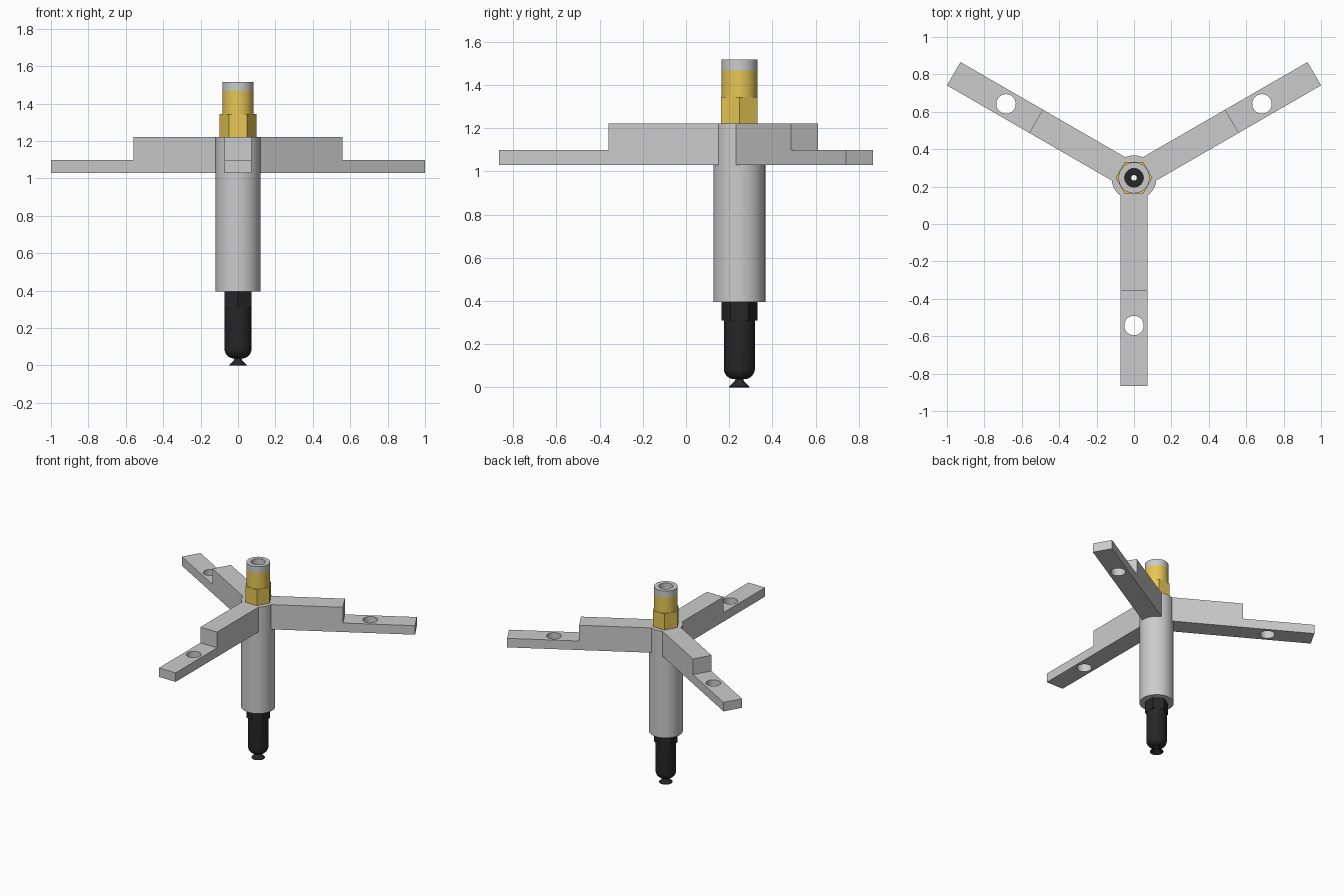
import bpy, bmesh
from math import sin, cos, pi, radians

if "Cube" in bpy.data.objects:
    bpy.data.objects.remove(bpy.data.objects["Cube"])

CY = 0.247          # y of the central axis
SEG = 48


def material(name, rgb):
    m = bpy.data.materials.new(name)
    m.diffuse_color = (*rgb, 1)
    m.use_nodes = True
    m.node_tree.nodes["Principled BSDF"].inputs["Base Color"].default_value = m.diffuse_color
    return m


def finish(name, bm, mat=None):
    bmesh.ops.recalc_face_normals(bm, faces=bm.faces[:])
    me = bpy.data.meshes.new(name)
    bm.to_mesh(me)
    bm.free()
    ob = bpy.data.objects.new(name, me)
    bpy.context.collection.objects.link(ob)
    if mat:
        me.materials.append(mat)
    return ob


def activate(ob):
    bpy.ops.object.select_all(action='DESELECT')
    ob.select_set(True)
    bpy.context.view_layer.objects.active = ob


def smooth(ob):
    activate(ob)
    bpy.ops.object.shade_smooth_by_angle(angle=radians(30))


def lathe(name, profile, mat=None, hex_phase=None):
    """Revolve a closed (r, z) loop; with hex_phase the outer wall is hexagonal."""
    bm = bmesh.new()
    r_max = max(p[0] for p in profile)
    rings = []
    for i in range(SEG):
        a = 2 * pi * i / SEG
        ring = []
        for r, z in profile:
            if hex_phase is not None and r > r_max - 1e-6:
                r *= cos(pi / 6) / cos((a - hex_phase + 1e-9) % (pi / 3) - pi / 6)
            ring.append(bm.verts.new((r * cos(a), CY + r * sin(a), z)))
        rings.append(ring)
    n = len(profile)
    for i in range(SEG):
        p, q = rings[i], rings[(i + 1) % SEG]
        for j in range(n):
            k = (j + 1) % n
            bm.faces.new((p[j], q[j], q[k], p[k]))
    ob = finish(name, bm, mat)
    smooth(ob)
    return ob


def tube(name, r_in, r_out, z0, z1, mat=None, hex_phase=None):
    return lathe(name, [(r_in, z0), (r_out, z0), (r_out, z1), (r_in, z1)], mat, hex_phase)


def cut(ob, x, y, r):
    """Drill a vertical round hole through an object."""
    bm = bmesh.new()
    bmesh.ops.create_cone(bm, cap_ends=True, segments=SEG, radius1=r, radius2=r, depth=3)
    bmesh.ops.translate(bm, verts=bm.verts[:], vec=(x, y, 1))
    cutter = finish("cutter", bm)
    cutter.hide_render = True
    mod = ob.modifiers.new("cut", 'BOOLEAN')
    mod.operation = 'DIFFERENCE'
    mod.solver = 'EXACT'
    mod.object = cutter
    activate(ob)
    bpy.ops.object.modifier_apply(modifier=mod.name)
    bpy.data.objects.remove(cutter, do_unlink=True)


def arm(name, angle):
    """Stepped bar from the hub with a bolt hole near its end."""
    ux, uy = cos(angle), sin(angle)
    side = [(0.09, 1.03), (1.113, 1.03), (1.113, 1.10), (0.605, 1.10), (0.605, 1.222), (0.09, 1.222)]
    bm = bmesh.new()
    rows = [[bm.verts.new((r * ux - w * uy, CY + r * uy + w * ux, z)) for r, z in side]
            for w in (-0.072, 0.072)]
    bm.faces.new(rows[0])
    bm.faces.new(rows[1])
    for j in range(len(side)):
        k = (j + 1) % len(side)
        bm.faces.new((rows[0][j], rows[0][k], rows[1][k], rows[1][j]))
    ob = finish(name, bm)
    cut(ob, 0.79 * ux, CY + 0.79 * uy, 0.052)
    cut(ob, 0, CY, 0.1195)
    smooth(ob)


brass = material("brass", (0.80, 0.57, 0.09))
black = material("black_rubber", (0.02, 0.02, 0.02))
pale = material("pale_metal", (0.95, 0.95, 0.95))

# Hub and three arms
tube("hub_sleeve", 0.05, 0.12, 0.395, 1.222)
for label, deg in (("front_arm", -90), ("right_arm", 30), ("left_arm", 150)):
    arm(label, radians(deg))

# Hose fitting on top
tube("fitting_hex", 0.05, 0.098, 1.222, 1.345, brass, hex_phase=0)
tube("fitting_barrel", 0.05, 0.083, 1.345, 1.467, brass)
tube("fitting_collar", 0.05, 0.083, 1.467, 1.517, pale)

# Nozzle below the hub: hex nut, round-ended barrel and suction cup
tube("nozzle_nut", 0.015, 0.083, 0.31, 0.395, black, hex_phase=pi / 6)
dome = [(0.024 + 0.048 * sin(t * pi / 16), 0.088 - 0.05 * cos(t * pi / 16)) for t in range(9)]
lathe("nozzle_barrel", [(0.015, 0.038)] + dome + [(0.072, 0.31), (0.015, 0.31)], black)
lathe("suction_cup", [(0.015, 0.04), (0.018, 0.04), (0.022, 0.028), (0.047, 0.003),
                      (0.047, 0.0), (0.043, 0.0), (0.015, 0.022)], black)
